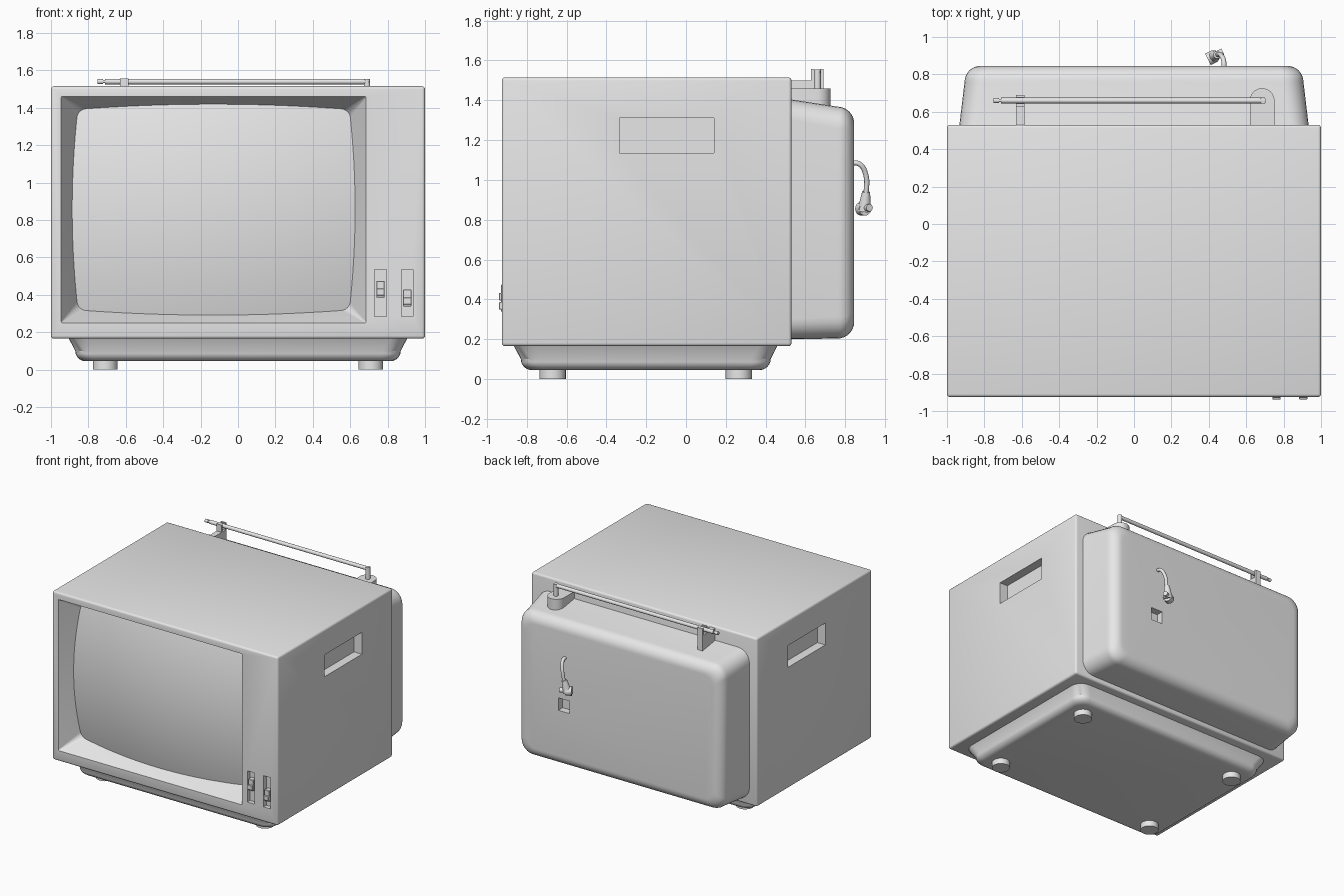
import bpy, bmesh, math
from mathutils import Vector

if "Cube" in bpy.data.objects:
    bpy.data.objects.remove(bpy.data.objects["Cube"], do_unlink=True)

GREY = (0.8, 0.8, 0.8, 1)
grey = bpy.data.materials.new("plain_grey")
grey.use_nodes = True
grey.diffuse_color = GREY
grey.node_tree.nodes["Principled BSDF"].inputs["Base Color"].default_value = GREY


def select(ob):
    bpy.ops.object.select_all(action="DESELECT")
    ob.select_set(True)
    bpy.context.view_layer.objects.active = ob


def smooth(ob, angle=35):
    select(ob)
    bpy.ops.object.shade_smooth_by_angle(angle=math.radians(angle))


def finish(name, bm, fix=True):
    if fix:
        bmesh.ops.recalc_face_normals(bm, faces=bm.faces)
    me = bpy.data.meshes.new(name)
    bm.to_mesh(me)
    bm.free()
    me.materials.append(grey)
    ob = bpy.data.objects.new(name, me)
    bpy.context.collection.objects.link(ob)
    smooth(ob)
    return ob


def box(name, lo, hi, bevel=0, segments=3):
    bm = bmesh.new()
    bmesh.ops.create_cube(bm, size=1)
    for v in bm.verts:
        v.co = [(a + b) / 2 + c * (b - a) for a, b, c in zip(lo, hi, v.co)]
    if bevel:
        bmesh.ops.bevel(bm, geom=bm.edges[:], offset=bevel, segments=segments,
                        profile=0.5, affect="EDGES")
    return finish(name, bm)


def rod(name, a, b, r1, r2=None, sides=24):
    a, b = Vector(a), Vector(b)
    bm = bmesh.new()
    bmesh.ops.create_cone(bm, cap_ends=True, segments=sides, radius1=r1,
                          radius2=r1 if r2 is None else r2, depth=(b - a).length)
    turn = (b - a).to_track_quat("Z", "Y")
    for v in bm.verts:
        v.co = turn @ v.co + (a + b) / 2
    return finish(name, bm)


def round_rect(u0, u1, v0, v1, r, steps=6):
    pts = []
    corners = [(u1 - r, v1 - r), (u0 + r, v1 - r), (u0 + r, v0 + r), (u1 - r, v0 + r)]
    for i, (u, v) in enumerate(corners):
        for k in range(steps + 1):
            t = math.pi / 2 * (i + k / steps)
            pts.append((u + r * math.cos(t), v + r * math.sin(t)))
    return pts


def loft(name, rings):
    bm = bmesh.new()
    loops = [[bm.verts.new(p) for p in ring] for ring in rings]
    n = len(loops[0])
    for a, b in zip(loops, loops[1:]):
        for i in range(n):
            j = (i + 1) % n
            bm.faces.new((a[i], a[j], b[j], b[i]))
    bm.faces.new(loops[0])
    bm.faces.new(loops[-1])
    return finish(name, bm)


def upright(y, *rect):
    return [(u, y, v) for u, v in round_rect(*rect)]


def level(z, *rect):
    return [(u, v, z) for u, v in round_rect(*rect)]


def cut(target, cutters):
    for c in cutters:
        c.hide_render = True
        select(target)
        m = target.modifiers.new("cut", "BOOLEAN")
        m.operation, m.solver, m.object = "DIFFERENCE", "EXACT", c
        bpy.ops.object.modifier_apply(modifier=m.name)
        bpy.data.objects.remove(c, do_unlink=True)
    smooth(target)


# Cabinet with funnel opening, slider slots and side grips
FRONT = -0.925
cabinet = box("cabinet", (-1, FRONT, 0.165), (1, 0.53, 1.515), 0.016)


def funnel_ring(depth, r):
    dx, dz = 0.53 * depth, 0.41 * depth
    return upright(FRONT + depth, -0.945 + dx, 0.685 - dx, 0.25 + dz, 1.46 - dz, r)


slots = {"left": (0.73, 0.795, 0.385), "right": (0.875, 0.935, 0.338)}
cutters = [loft("funnel_cutter", [funnel_ring(-0.02, 0.001), funnel_ring(0.24, 0.065)])]
for x0, x1, z in slots.values():
    cutters.append(box("slot_cutter", (x0, -1, 0.285), (x1, FRONT + 0.035, 0.535)))
for s in (-1, 1):
    x0, x1 = sorted((s * 0.93, s * 1.1))
    cutters.append(box("grip_cutter", (x0, -0.335, 1.135), (x1, 0.14, 1.31)))
cut(cabinet, cutters)

# Domed picture tube
bm = bmesh.new()
bmesh.ops.create_grid(bm, x_segments=32, y_segments=32, size=1.03)
for v in bm.verts:
    u, w = v.co.x, v.co.y
    v.co = (-0.1325 + 0.7525 * u, FRONT + 0.03 + 0.08 * u * u + 0.07 * w * w,
            0.8575 + 0.5625 * w)
finish("screen", bm, fix=False)

# Slider knobs
for side, (x0, x1, z) in slots.items():
    mid = (x0 + x1) / 2
    box(side + "_slider_knob", (mid - 0.022, FRONT - 0.004, z),
        (mid + 0.022, FRONT + 0.04, z + 0.09), 0.003, 1)
    box(side + "_slider_ridge", (mid - 0.022, FRONT - 0.014, z + 0.01),
        (mid + 0.022, FRONT, z + 0.048), 0.003, 1)

# Tapered plinth with rounded lower edge
rings = [level(0.18, -0.912, 0.912, -0.872, 0.466, 0.09)]
for k in range(7):
    t = math.pi / 2 * k / 6
    e = 0.04 + 0.055 * (1 - math.cos(t))
    rings.append(level(0.1 - 0.055 * math.sin(t), -0.91 + e, 0.91 - e,
                       -0.87 + e, 0.465 - e, 0.1 - 0.03 * k / 6))
loft("plinth", rings)

# Feet
for x in (-0.71, 0.71):
    for y in (-0.67, 0.265):
        rod("foot", (x, y, 0), (x, y, 0.06), 0.066, sides=32)

# Rear housing with soft edges and a socket recess
rings = [upright(0.5, -0.937, 0.937, 0.2, 1.408, 0.1)]
for k in range(9):
    t = math.pi / 2 * k / 8
    e = 0.085 * (1 - math.cos(t))
    rings.append(upright(0.76 + 0.085 * math.sin(t), -0.906 + e, 0.906 - e,
                         0.203 + e, 1.368 - e, 0.11 - 0.03 * k / 8))
housing = loft("rear_housing", rings)
cut(housing, [box("socket_cutter", (0.44, 0.79, 0.65), (0.54, 0.9, 0.75))])

# Aerial mount: block with a rounded end
bm = bmesh.new()
arc = [(0.685 + 0.066 * math.cos(math.pi * k / 16), 0.66 + 0.066 * math.sin(math.pi * k / 16))
       for k in range(17)]
face = bm.faces.new([bm.verts.new((x, y, 1.3)) for x, y in [(0.751, 0.52)] + arc + [(0.619, 0.52)]])
top = bmesh.ops.extrude_face_region(bm, geom=[face])["geom"]
for v in top:
    if isinstance(v, bmesh.types.BMVert):
        v.co.z = 1.46
finish("aerial_mount", bm)

# Telescopic aerial
AY, AZ = 0.66, 1.54
rod("aerial_post", (0.69, AY, 1.44), (0.69, AY, AZ + 0.014), 0.017)
rod("aerial_rod", (0.7, AY, AZ), (-0.71, AY, AZ), 0.015)
rod("aerial_inner_rod", (-0.7, AY, AZ), (-0.73, AY, AZ), 0.008)
rod("aerial_tip", (-0.722, AY, AZ), (-0.75, AY, AZ), 0.013)

# Aerial clip: bracket with two prongs
box("clip_bracket", (-0.63, 0.52, 1.37), (-0.586, 0.69, 1.5))
for y in (0.629, 0.676):
    box("clip_prong", (-0.63, y, 1.49), (-0.586, y + 0.014, 1.557))

# Earphone lead
cu = bpy.data.curves.new("lead", "CURVE")
cu.dimensions = "3D"
cu.bevel_depth = 0.013
cu.bevel_resolution = 3
cu.use_fill_caps = True
path = [(0.48, 0.82, 1.085), (0.48, 0.87, 1.08), (0.465, 0.902, 1.03), (0.445, 0.905, 0.92)]
sp = cu.splines.new("BEZIER")
sp.bezier_points.add(len(path) - 1)
for p, co in zip(sp.bezier_points, path):
    p.co = co
    p.handle_left_type = p.handle_right_type = "AUTO"
cu.materials.append(grey)
lead = bpy.data.objects.new("lead", cu)
bpy.context.collection.objects.link(lead)

# Angled plug at the end of the lead
rod("plug_sleeve", (0.445, 0.905, 0.94), (0.425, 0.895, 0.845), 0.02, 0.034)
rod("plug_head", (0.395, 0.88, 0.855), (0.435, 0.9, 0.855), 0.034)
rod("plug_pin", (0.43, 0.9, 0.86), (0.475, 0.922, 0.86), 0.018)
